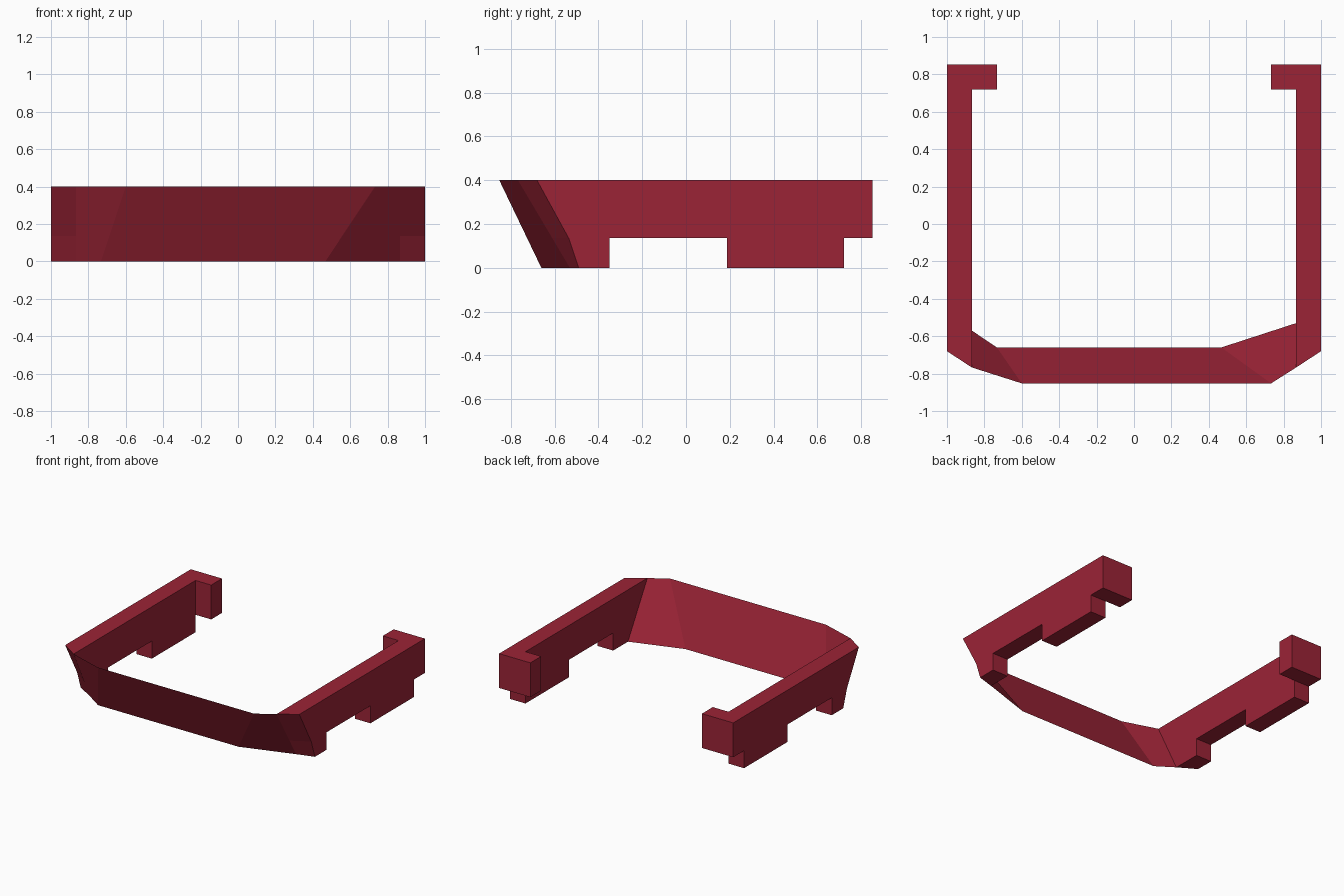
import bpy, bmesh

if "Cube" in bpy.data.objects:
    bpy.data.objects.remove(bpy.data.objects["Cube"])

red = bpy.data.materials.new("deep_red")
red.diffuse_color = (0.33, 0.017, 0.037, 1)
red.use_nodes = True
red.node_tree.nodes["Principled BSDF"].inputs["Base Color"].default_value = red.diffuse_color

TOP, STEP = 0.40, 0.135       # rim height, height of the raised underside
OUT, IN, LIP = 1.0, 0.867, 0.733   # wall outside, wall inside, hook tip


def finish(name, bm, recalc=True):
    if recalc:
        bmesh.ops.recalc_face_normals(bm, faces=bm.faces)
    mesh = bpy.data.meshes.new(name)
    bm.to_mesh(mesh)
    bm.free()
    mesh.materials.append(red)
    obj = bpy.data.objects.new(name, mesh)
    bpy.context.collection.objects.link(obj)
    return obj


def loft(name, loop_a, loop_b):
    """Closed solid between two matching point loops."""
    bm = bmesh.new()
    a = [bm.verts.new(p) for p in loop_a]
    b = [bm.verts.new(p) for p in loop_b]
    bm.faces.new(a)
    bm.faces.new(b[::-1])
    n = len(a)
    for i in range(n):
        j = (i + 1) % n
        bm.faces.new((a[j], a[i], b[i], b[j]))
    return finish(name, bm)


def wall_profile(x, top_y, mid_y, low_y):
    """Side outline with a slanted front end and a stepped underside."""
    yz = [(top_y, TOP), (mid_y, STEP), (low_y, 0), (-0.35, 0), (-0.35, STEP),
          (0.187, STEP), (0.187, 0), (0.72, 0), (0.72, STEP),
          (0.852, STEP), (0.852, TOP)]
    return [(x, y, z) for y, z in yz]


# Side walls and the hooks at their back ends
for side, s, low in (("left", -1, -0.57), ("right", 1, -0.53)):
    mid = low + (-0.767 - low) * STEP / TOP
    loft(side + "_wall",
         wall_profile(s * OUT, -0.68, -0.535, -0.49),
         wall_profile(s * IN, -0.767, mid, low))
    hook = [(0.72, STEP), (0.852, STEP), (0.852, TOP), (0.72, TOP)]
    loft(side + "_hook",
         [(s * IN, y, z) for y, z in hook],
         [(s * LIP, y, z) for y, z in hook])

# Slanted front panel: a thin sheet with angled ends
top_edge = [(-IN, -0.767), (-0.60, -0.852), (0.733, -0.852), (IN, -0.767)]
low_edge = [(-IN, -0.57), (-0.733, -0.66), (0.467, -0.66), (IN, -0.53)]
bm = bmesh.new()
upper = [bm.verts.new((x, y, TOP)) for x, y in top_edge]
lower = [bm.verts.new((x, y, 0)) for x, y in low_edge]
for i in range(3):
    bm.faces.new((lower[i], lower[i + 1], upper[i + 1], upper[i]))
finish("front_panel", bm, recalc=False)
